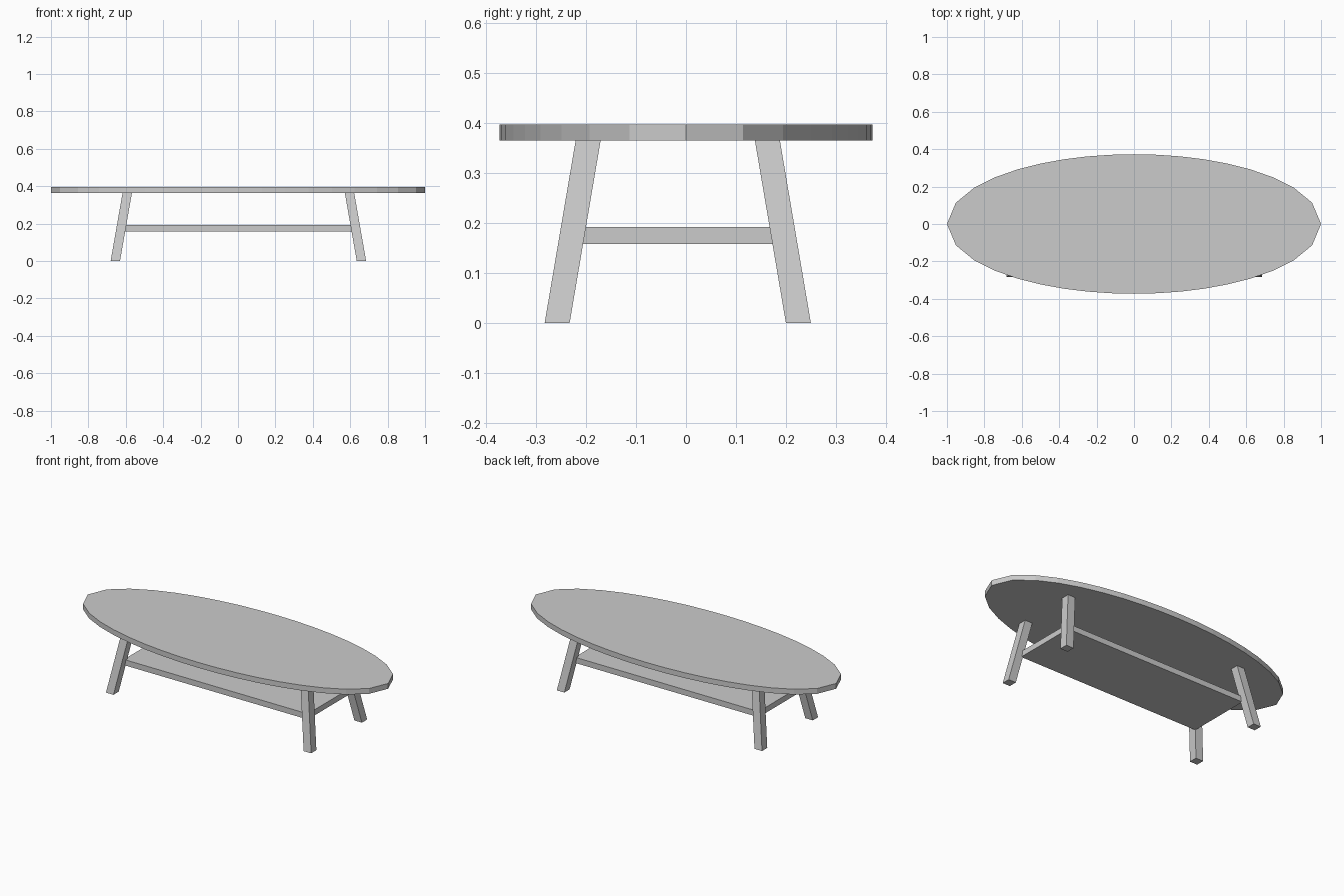
import bpy
import math

if "Cube" in bpy.data.objects:
    bpy.data.objects.remove(bpy.data.objects["Cube"])

OFF_X, OFF_Y = 0.002, -0.0165   # base sits slightly off the top's centre


def make_object(name, verts, faces):
    mesh = bpy.data.meshes.new(name)
    mesh.from_pydata(verts, [], faces)
    mesh.update()
    obj = bpy.data.objects.new(name, mesh)
    bpy.context.collection.objects.link(obj)
    return obj


def loft(name, bottom, top):
    """Closed solid between two matching counter-clockwise outlines."""
    n = len(bottom)
    faces = [tuple(reversed(range(n))), tuple(range(n, 2 * n))]
    faces += [(i, (i + 1) % n, n + (i + 1) % n, n + i) for i in range(n)]
    return make_object(name, bottom + top, faces)


def rect(cx, cy, hx, hy, z):
    return [(cx - hx, cy - hy, z), (cx + hx, cy - hy, z),
            (cx + hx, cy + hy, z), (cx - hx, cy + hy, z)]


def ellipse(a, b, count):
    """Ellipse outline with sides of equal length."""
    steps = 3600
    fine = [(a * math.cos(2 * math.pi * i / steps),
             b * math.sin(2 * math.pi * i / steps)) for i in range(steps + 1)]
    total = sum(math.dist(p, q) for p, q in zip(fine, fine[1:]))
    points, run = [], 0.0
    for p, q in zip(fine, fine[1:]):
        if len(points) < count and run >= len(points) * total / count - 1e-6:
            points.append(p)
        run += math.dist(p, q)
    return points


# Oval table top
outline = ellipse(1.0, 0.373, 36)
loft("table_top", [(x, y, 0.365) for x, y in outline],
     [(x, y, 0.397) for x, y in outline])

# Four splayed square legs with level feet
for side_y, depth in ((-1, "front"), (1, "back")):
    for side_x, side in ((-1, "left"), (1, "right")):
        foot = rect(OFF_X + side_x * 0.658, OFF_Y + side_y * 0.2415, 0.025, 0.025, 0.0)
        head = rect(OFF_X + side_x * 0.594, OFF_Y + side_y * 0.1795, 0.025, 0.025, 0.365)
        loft(f"{depth}_{side}_leg", foot, head)

# Lower shelf, its corners let into the legs
loft("lower_shelf", rect(OFF_X, OFF_Y, 0.612, 0.197, 0.158),
     rect(OFF_X, OFF_Y, 0.612, 0.197, 0.192))
